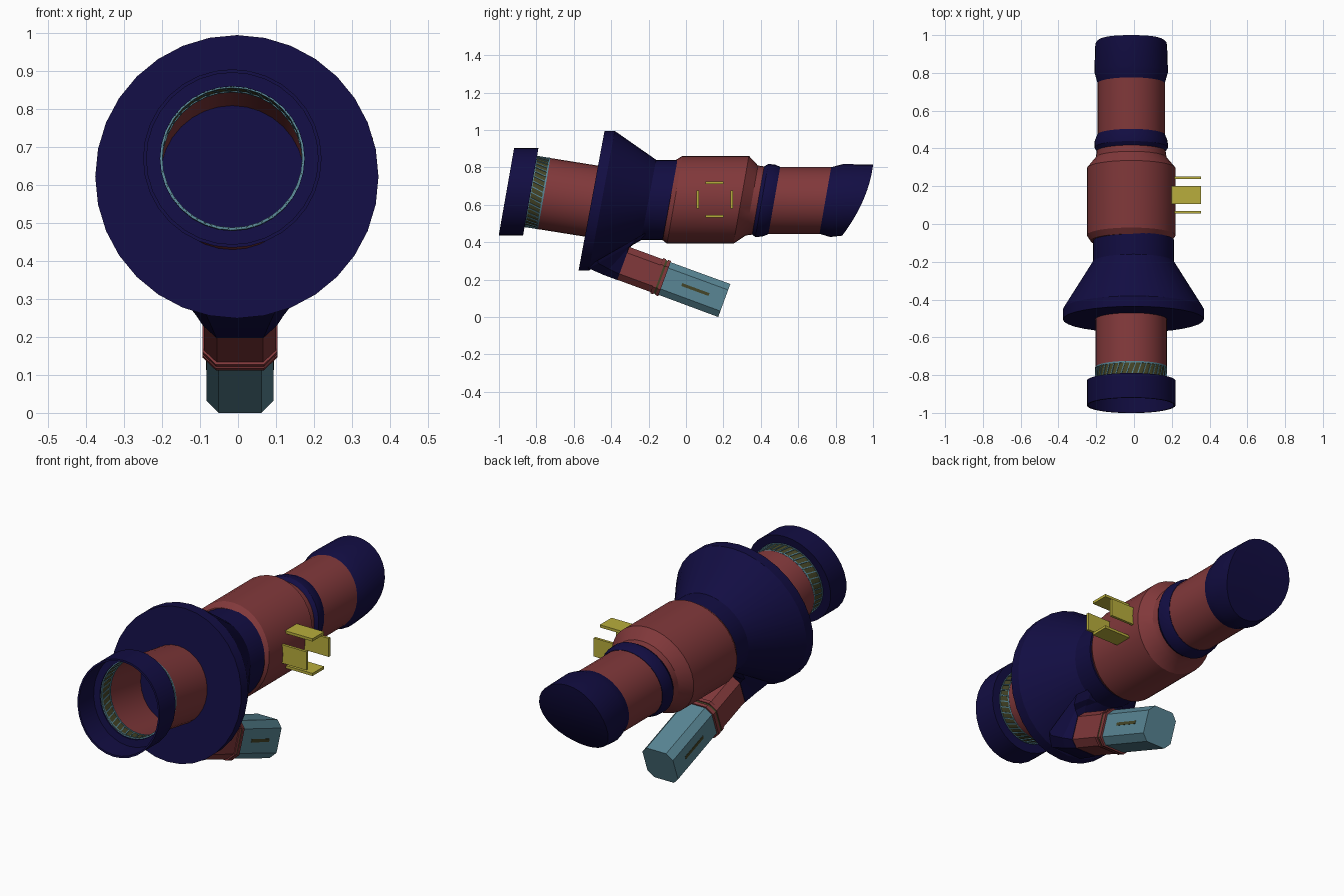
import bpy, bmesh
from math import sin, cos, pi, radians
from mathutils import Matrix

if "Cube" in bpy.data.objects:
    bpy.data.objects.remove(bpy.data.objects["Cube"])


def mat(name, rgb):
    m = bpy.data.materials.new(name)
    m.diffuse_color = (*rgb, 1)
    m.use_nodes = True
    m.node_tree.nodes["Principled BSDF"].inputs["Base Color"].default_value = m.diffuse_color
    return m


NAVY = mat("navy", (0.006, 0.004, 0.055))
RED = mat("dull_red", (0.22, 0.04, 0.043))
TEAL = mat("teal", (0.10, 0.24, 0.30))
GOLD = mat("gold", (0.48, 0.42, 0.045))
OLIVE = mat("olive", (0.06, 0.06, 0.02))
N, CX, K = 32, -0.015, 0.176


def finish(name, bm, m, angle=30, normals=True):
    if normals:
        bmesh.ops.recalc_face_normals(bm, faces=bm.faces)
    me = bpy.data.meshes.new(name)
    bm.to_mesh(me)
    bm.free()
    me.materials.append(m)
    ob = bpy.data.objects.new(name, me)
    bpy.context.collection.objects.link(ob)
    bpy.ops.object.select_all(action='DESELECT')
    bpy.context.view_layer.objects.active = ob
    ob.select_set(True)
    if angle:
        bpy.ops.object.shade_smooth_by_angle(angle=radians(angle))
    return ob


def skin(bm, rings, cap_a, cap_b, closed=False):
    loops = [[bm.verts.new(p) for p in r] for r in rings]
    pairs = list(zip(loops, loops[1:])) + ([(loops[-1], loops[0])] if closed else [])
    for a, b in pairs:
        n = len(a)
        for i in range(n):
            bm.faces.new((a[i], a[(i + 1) % n], b[(i + 1) % n], b[i]))
    if cap_a:
        bm.faces.new(loops[0])
    if cap_b:
        bm.faces.new(loops[-1])


def point(y, r, zc, a, cx=CX, k=K):
    # point on a round section that leans back with height
    return (cx + r * sin(a), y + k * r * cos(a), zc + r * cos(a))


def tube(name, prof, m, cx=CX, k=K, caps=(False, False), closed=False):
    bm = bmesh.new()
    skin(bm, [[point(y, r, z, 2 * pi * i / N, cx, k) for i in range(N)]
              for y, r, z in prof], *caps, closed)
    return finish(name, bm, m)


# Front collar: thin shell with an inner step
tube("front_collar", [(-0.96, 0.226, 0.67), (-0.96, 0.235, 0.67), (-0.83, 0.235, 0.67),
                      (-0.83, 0.19, 0.67), (-0.84, 0.19, 0.67), (-0.84, 0.226, 0.67)],
     NAVY, closed=True)


# Front barrel, sloping down into the flange
def bz(y):
    return 0.67 - 0.16 * (y + 0.82)


tube("front_barrel", [(y, 0.19, bz(y)) for y in (-0.76, -0.50)], RED)
tube("grille_band", [(y, 0.187, bz(y)) for y in (-0.835, -0.755)], OLIVE)
for j, y in enumerate((-0.83, -0.762)):
    tube("grille_edge_%d" % j, [(y + dy, r, bz(y + dy)) for dy, r in
                                ((-.004, .184), (-.004, .191), (.004, .191), (.004, .184))],
         TEAL, closed=True)
bm = bmesh.new()
for i in range(40):
    a = 2 * pi * i / 40
    rings = []
    for y, t in ((-0.83, a), (-0.762, a + 0.12)):
        rings.append([point(y, r, bz(y), t + d)
                      for r, d in ((.184, 0), (.191, 0), (.191, .03), (.184, .03))])
    skin(bm, rings, True, True)
finish("grille_bars", bm, TEAL, 0)

# Flared flange and neck
tube("flange", [(-0.505, 0.373, 0.622), (-0.45, 0.373, 0.622), (-0.2, 0.215, 0.626),
                (-0.085, 0.215, 0.626)], NAVY, cx=-0.003, k=0.186, caps=(True, True))

# Main body
tube("main_body", [(-0.09, 0.214, 0.627), (-0.06, 0.235, 0.627), (0.295, 0.235, 0.627),
                   (0.352, 0.187, 0.623), (0.39, 0.182, 0.623)], RED, caps=(True, True))
tube("rear_band", [(0.385, 0.182, 0.623), (0.405, 0.195, 0.623), (0.44, 0.193, 0.623),
                   (0.472, 0.18, 0.623)], NAVY, caps=(True, True))
tube("rear_barrel", [(0.46, 0.178, 0.623), (0.745, 0.178, 0.623)], RED, caps=(True, True))


# End cap with curved raked face
def rake(z):
    t = (0.815 - z) / 0.38
    return 1.0 - 0.045 * t - 0.12 * t * t


bm = bmesh.new()
rings = [[point(y, r, 0.623, 2 * pi * i / N) for i in range(N)]
         for y, r in ((0.745, 0.178), (0.805, 0.195))]
for r in (0.19, 0.145, 0.1, 0.05, 0.012):
    rings.append([(CX + r * sin(a), rake(0.625 + r * cos(a)), 0.625 + r * cos(a))
                  for a in (2 * pi * i / N for i in range(N))])
skin(bm, rings, True, True)
finish("end_cap", bm, NAVY)


# Handle: lofted chamfered sections, each from a bottom point to a top point
def loft(name, secs, m, cx=0.005):
    bm = bmesh.new()
    rings = []
    for by, bz_, ty, tz, w in secs:
        pts = []
        for s, t in ((-.5, .18), (-.32, 0), (.32, 0), (.5, .18),
                     (.5, .82), (.32, 1), (-.32, 1), (-.5, .82)):
            pts.append((cx + s * w, by + (ty - by) * t, bz_ + (tz - bz_) * t))
        rings.append(pts)
    skin(bm, rings, True, True)
    return finish(name, bm, m, 0)


A = radians(20.2)
OY, OZ = -0.335, 0.287


def sec(u, w, h):
    y, z = OY + u * cos(A), OZ - u * sin(A)
    dy, dz = sin(A) * h / 2, cos(A) * h / 2
    return (y - dy, z - dz, y + dy, z + dz, w)


loft("handle_mount", [(-0.53, 0.27, -0.2, 0.46, 0.30), (-0.52, 0.26, -0.24, 0.415, 0.28),
                      (-0.44, 0.225, -0.28, 0.40, 0.23), sec(0, 0.195, 0.19)], NAVY)
loft("handle_neck", [sec(-0.01, 0.19, 0.187), sec(0.2, 0.19, 0.187)], RED)
loft("handle_ridge_front", [sec(0.19, 0.197, 0.2), sec(0.207, 0.197, 0.2)], RED)
loft("handle_groove", [sec(0.2, 0.192, 0.19), sec(0.225, 0.192, 0.19)], OLIVE)
loft("handle_ridge_rear", [sec(0.218, 0.197, 0.2), sec(0.235, 0.197, 0.2)], RED)
loft("grip", [sec(0.23, 0.176, 0.186), sec(0.575, 0.176, 0.188)], TEAL)


def box(name, loc, size, m, rot=0):
    bm = bmesh.new()
    bmesh.ops.create_cube(bm, size=1, matrix=Matrix.Translation(loc)
                          @ Matrix.Rotation(rot, 4, 'X') @ Matrix.Diagonal((*size, 1)))
    return finish(name, bm, m, 0)


# Slots on both sides of the grip
for side, s in (("right", 1), ("left", -1)):
    box("grip_slot_" + side, (0.005 + s * 0.087, 0.05, 0.147), (0.005, 0.155, 0.016), OLIVE, -A)

# Four gold prongs on the right side of the body
for name, y, z, sy, sz in (("top", 0.153, 0.718, 0.096, 0.014), ("bottom", 0.153, 0.538, 0.096, 0.014),
                           ("front", 0.062, 0.628, 0.014, 0.096), ("back", 0.245, 0.628, 0.014, 0.096)):
    box("prong_" + name, (0.272, y, z), (0.166, sy, sz), GOLD)
